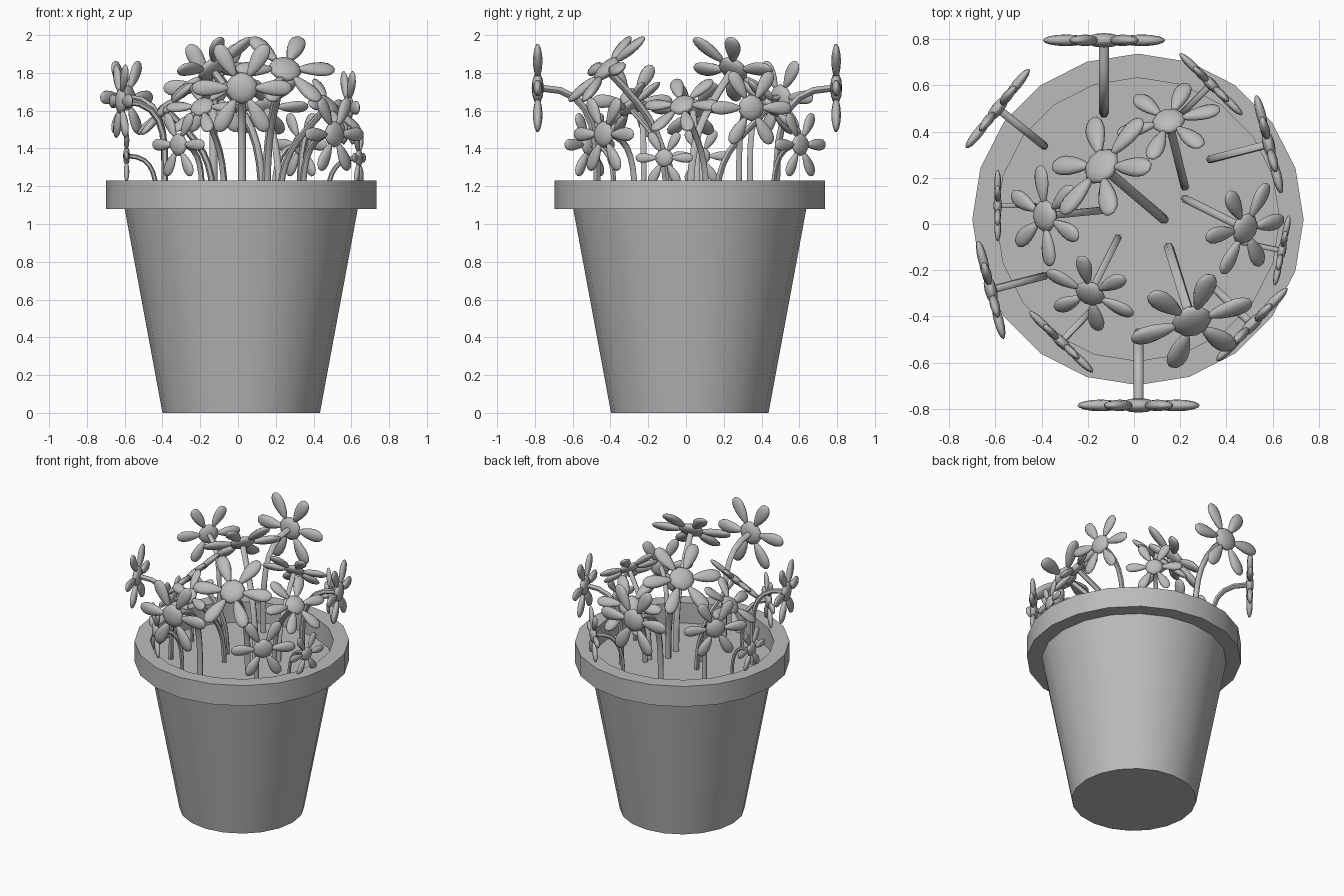
import bpy, bmesh, math
from mathutils import Vector, Matrix

cube = bpy.data.objects.get("Cube")
if cube:
    bpy.data.objects.remove(cube, do_unlink=True)

GREY = (0.5, 0.5, 0.5, 1)
clay = bpy.data.materials.new("plain grey")
clay.use_nodes = True
clay.diffuse_color = GREY
clay.node_tree.nodes["Principled BSDF"].inputs["Base Color"].default_value = GREY

POT_CENTRE = Vector((0.017, 0.02, 0))
SOIL_Z = 1.08
SIDES = 20


def add_object(name, mesh):
    obj = bpy.data.objects.new(name, mesh)
    bpy.context.collection.objects.link(obj)
    return obj


def finish(bm, name):
    bmesh.ops.recalc_face_normals(bm, faces=bm.faces[:])
    mesh = bpy.data.meshes.new(name)
    bm.to_mesh(mesh)
    bm.free()
    mesh.materials.append(clay)
    return mesh


def smooth(obj, degrees=35):
    bpy.ops.object.select_all(action='DESELECT')
    obj.select_set(True)
    bpy.context.view_layer.objects.active = obj
    bpy.ops.object.shade_smooth_by_angle(angle=math.radians(degrees))


def lathe(name, profile, closed=False):
    """Spin a (radius, height) profile round the pot axis."""
    bm = bmesh.new()
    verts = [bm.verts.new((r, 0, z)) for r, z in profile]
    pairs = list(zip(verts, verts[1:]))
    if closed:
        pairs.append((verts[-1], verts[0]))
    edges = [bm.edges.new(p) for p in pairs]
    bmesh.ops.spin(bm, geom=verts + edges, cent=(0, 0, 0), axis=(0, 0, 1),
                   angle=math.tau, steps=SIDES, use_duplicate=False)
    bmesh.ops.remove_doubles(bm, verts=bm.verts[:], dist=0.0005)
    obj = add_object(name, finish(bm, name))
    obj.location = POT_CENTRE
    smooth(obj)
    return obj


# Pot: tapered body with the soil as its top, and a thick rim band
lathe("pot_body", [(0, 0), (0.417, 0), (0.617, SOIL_Z), (0, SOIL_Z)])
lathe("pot_rim", [(0.613, SOIL_Z), (0.717, SOIL_Z), (0.717, 1.23), (0.613, 1.23)], closed=True)


# Flower head of unit radius facing +z: six teardrop petals round a button
def flower_mesh():
    bm = bmesh.new()
    for i in range(6):
        petal = bmesh.ops.create_uvsphere(bm, u_segments=10, v_segments=8, radius=1)["verts"]
        turn = Matrix.Rotation(i * math.tau / 6, 3, 'Z')
        for v in petal:
            along = v.co.z
            width = 0.16 + 0.065 * along
            v.co = turn @ Vector((0.62 + 0.38 * along, v.co.x * width, v.co.y * 0.095))
    bmesh.ops.create_uvsphere(bm, u_segments=10, v_segments=6, radius=1,
                              matrix=Matrix.Diagonal((0.32, 0.32, 0.12, 1)))
    return finish(bm, "flower_head")


head_mesh = flower_mesh()


def stem(name, root, tip, normal, radius):
    """Tube rising straight from the soil and bending into the flower."""
    rise = (tip.z - root.z) * 0.55
    curve = bpy.data.curves.new(name, 'CURVE')
    curve.dimensions = '3D'
    curve.bevel_depth = radius
    curve.bevel_resolution = 1
    curve.resolution_u = 8
    curve.use_fill_caps = True
    spline = curve.splines.new('BEZIER')
    spline.bezier_points.add(1)
    reach = 0.45 * (tip - root).length
    for p, co, direction, length in ((spline.bezier_points[0], root, Vector((0, 0, 1)), rise),
                                     (spline.bezier_points[1], tip, normal, reach)):
        p.handle_left_type = p.handle_right_type = 'FREE'
        p.co = co
        p.handle_left = co - direction * length
        p.handle_right = co + direction * length
    helper = bpy.data.objects.new(name + "_path", curve)
    bpy.context.collection.objects.link(helper)
    bpy.context.view_layer.update()
    mesh = bpy.data.meshes.new_from_object(
        helper.evaluated_get(bpy.context.evaluated_depsgraph_get()))
    bpy.data.objects.remove(helper, do_unlink=True)
    mesh.materials.clear()
    mesh.materials.append(clay)
    smooth(add_object(name, mesh), 60)


def flower(name, tip, root, size, tilt):
    """Tilt is the angle of the face from straight up, leaning away from the root."""
    tip = Vector(tip)
    root = Vector((*root, SOIL_Z - 0.01))
    out = Vector((tip.x - root.x, tip.y - root.y, 0)).normalized()
    up = Vector((0, 0, 1))
    side = up.cross(out)
    normal = out * math.sin(tilt) + up * math.cos(tilt)
    frame = Matrix((side, normal.cross(side), normal)).transposed().to_4x4()
    head = add_object(name + "_head", head_mesh)
    head.matrix_world = Matrix.Translation(tip) @ frame @ Matrix.Scale(size, 4)
    stem(name + "_stem", root, tip - normal * 0.05 * size, normal, 0.08 * size)


# Upper flowers looking half upwards: tip, root, size
LEANING = [
    ((-0.14, 0.25, 1.82), (0.13, 0.02), 0.27),
    ((0.25, -0.42, 1.82), (0.15, -0.10), 0.275),
    ((0.15, 0.445, 1.62), (0.22, 0.16), 0.23),
    ((-0.19, -0.30, 1.62), (-0.07, -0.06), 0.21),
    ((0.48, -0.02, 1.63), (0.22, 0.11), 0.22),
    ((-0.385, 0.035, 1.61), (-0.13, 0.06), 0.22),
]
# Outer flowers looking sideways, away from the pot
OUTWARD = [
    ((0.02, -0.785, 1.72), (0.02, -0.47), 0.265),
    ((-0.13, 0.795, 1.72), (-0.13, 0.48), 0.265),
    ((-0.59, 0.50, 1.67), (-0.39, 0.34), 0.22),
    ((0.51, -0.435, 1.475), (0.34, -0.27), 0.22),
    ((0.583, 0.345, 1.615), (0.33, 0.28), 0.22),
    ((-0.62, -0.285, 1.65), (-0.39, -0.225), 0.22),
    ((0.333, 0.605, 1.42), (0.19, 0.46), 0.19),
    ((-0.315, -0.51, 1.42), (-0.19, -0.38), 0.19),
    ((0.64, -0.115, 1.35), (0.47, -0.08), 0.155),
    ((-0.59, 0.08, 1.36), (-0.43, 0.08), 0.155),
]
for group, angle, label in ((LEANING, 45, "leaning_flower"), (OUTWARD, 90, "outward_flower")):
    for n, (tip, root, size) in enumerate(group, 1):
        flower(f"{label}_{n}", tip, root, size, math.radians(angle))

for poly in head_mesh.polygons:
    poly.use_smooth = True
